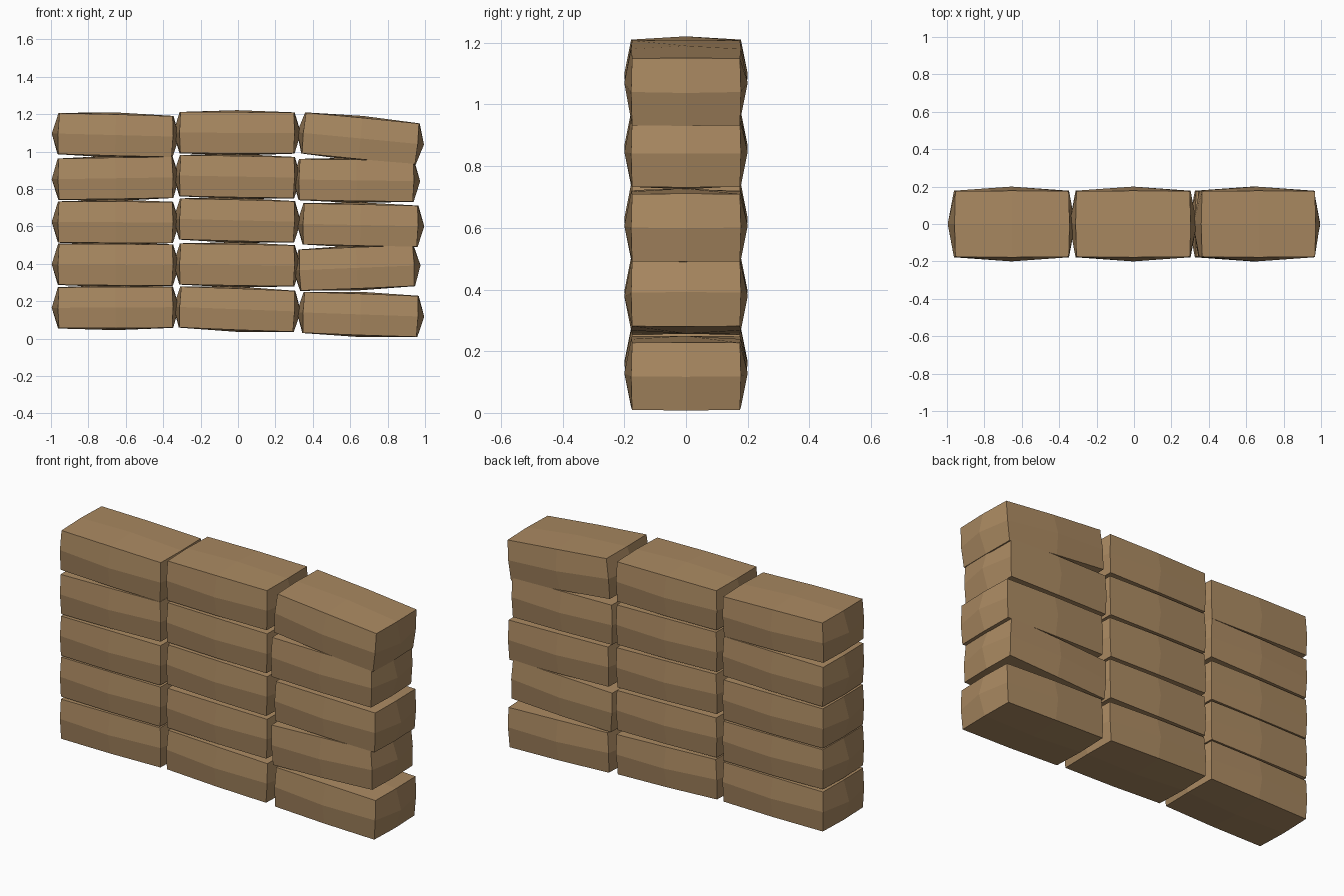
import bpy, bmesh, math

if "Cube" in bpy.data.objects:
    bpy.data.objects.remove(bpy.data.objects["Cube"])

cloth = bpy.data.materials.new("sandbag brown")
cloth.diffuse_color = (0.40, 0.25, 0.12, 1)
cloth.use_nodes = True
cloth.node_tree.nodes["Principled BSDF"].inputs["Base Color"].default_value = cloth.diffuse_color

CORNER = (0.303, 0.175, 0.109)   # half size at the corners
BULGE = (0.341, 0.200, 0.121)    # half size at the face centres
EDGE = 0.12                      # share of the bulge given to edge midpoints


def sandbag(name, x, z, tilt):
    """Box cut once along each axis, with its face centres puffed out."""
    bm = bmesh.new()
    bmesh.ops.create_cube(bm, size=2)
    bmesh.ops.subdivide_edges(bm, edges=bm.edges[:], cuts=1, use_grid_fill=True)
    for v in bm.verts:
        sides = [round(c) for c in v.co]
        n = sum(abs(s) for s in sides)
        puff = {1: 1.0, 2: EDGE, 3: 0.0}.get(n, 0.0)
        for i, s in enumerate(sides):
            v.co[i] = s * (CORNER[i] + puff * (BULGE[i] - CORNER[i]))
    me = bpy.data.meshes.new(name)
    bm.to_mesh(me)
    bm.free()
    me.materials.append(cloth)
    ob = bpy.data.objects.new(name, me)
    ob.location = (x, 0, z)
    ob.rotation_euler = (0, math.radians(tilt), 0)
    bpy.context.collection.objects.link(ob)


# Each column from the ground up: (x, z, tilt in degrees, positive = right end down)
columns = {
    "left": [(-0.655, 0.166, -0.3), (-0.655, 0.395, 0.4), (-0.655, 0.622, 0.2),
             (-0.655, 0.857, -0.9), (-0.655, 1.088, 1.5)],
    "middle": [(-0.005, 0.157, 2.2), (-0.005, 0.394, 0.9), (-0.005, 0.632, 1.4),
               (-0.005, 0.866, 1.0), (-0.005, 1.100, 0.2)],
    "right": [(0.655, 0.129, 2.0), (0.635, 0.378, -2.3), (0.655, 0.607, 1.2),
              (0.633, 0.846, 0.8), (0.655, 1.070, 5.5)],
}
for side, bags in columns.items():
    for row, (x, z, tilt) in enumerate(bags, 1):
        sandbag(f"sandbag_{side}_{row}", x, z, tilt)
